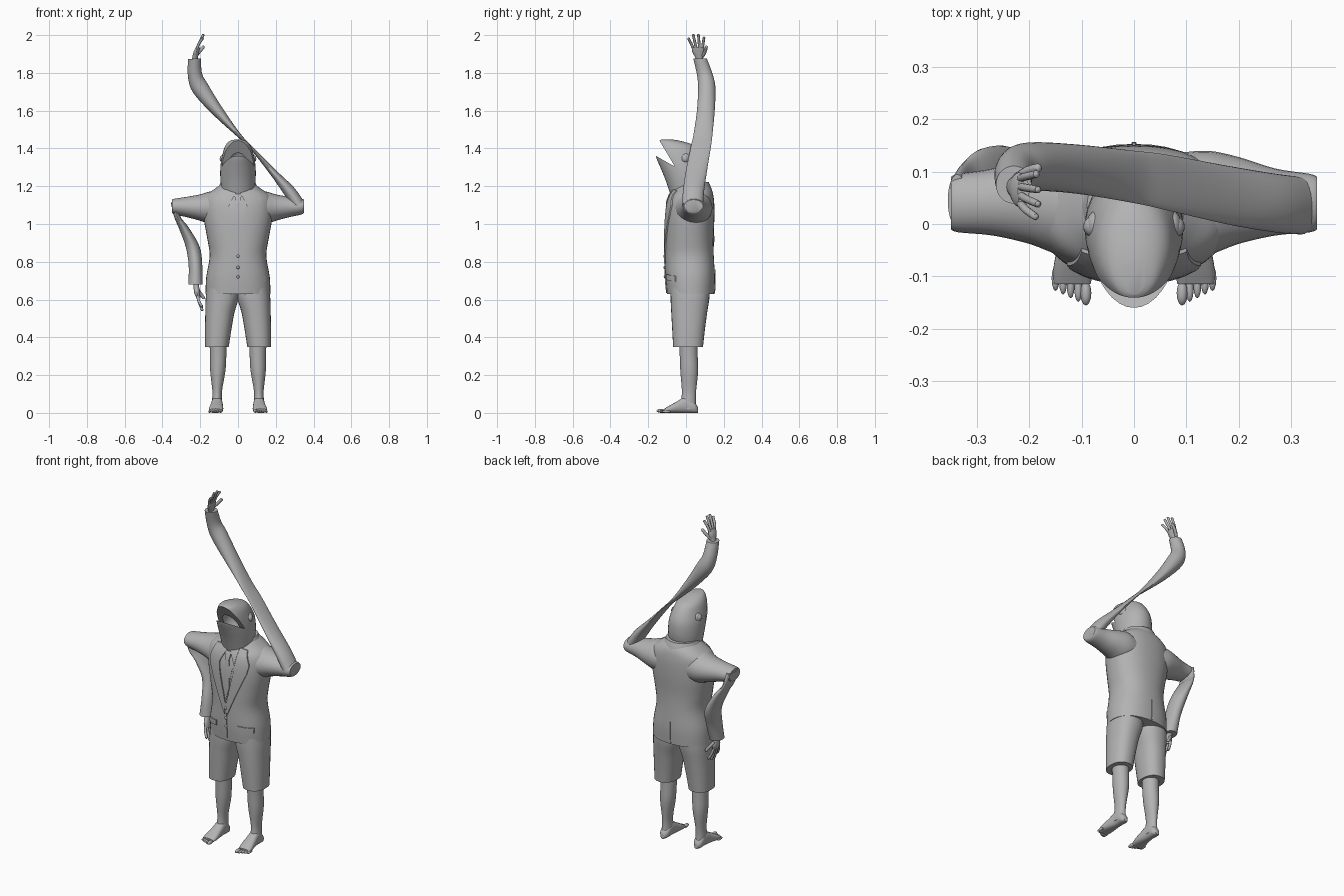
import bpy, bmesh, math
from mathutils import Vector as V
from mathutils.bvhtree import BVHTree

cube = bpy.data.objects.get("Cube")
if cube:
    bpy.data.objects.remove(cube, do_unlink=True)

grey = bpy.data.materials.new("matte grey")
grey.use_nodes = True
grey.diffuse_color = (0.45, 0.45, 0.45, 1)
bsdf = grey.node_tree.nodes["Principled BSDF"]
bsdf.inputs["Base Color"].default_value = grey.diffuse_color
bsdf.inputs["Roughness"].default_value = 0.8


def finish(name, bm, angle=40):
    bmesh.ops.recalc_face_normals(bm, faces=bm.faces)
    me = bpy.data.meshes.new(name)
    bm.to_mesh(me)
    bm.free()
    me.materials.append(grey)
    for p in me.polygons:
        p.use_smooth = True
    me.set_sharp_from_angle(angle=math.radians(angle))
    ob = bpy.data.objects.new(name, me)
    bpy.context.collection.objects.link(ob)
    return ob


def spline(rings, steps):
    """Catmull-Rom through rings of (centre, half axis, half axis)."""
    out = []
    for i in range(len(rings) - 1):
        a, b = rings[max(i - 1, 0)], rings[i]
        c, d = rings[i + 1], rings[min(i + 2, len(rings) - 1)]
        for k in range(steps):
            t = k / steps
            out.append([q + (r - p) * t / 2 + (p * 2 - q * 5 + r * 4 - s) * t * t / 2
                        + (q * 3 - p - r * 3 + s) * t ** 3 / 2
                        for p, q, r, s in zip(a, b, c, d)])
    return out + [rings[-1]]


def loft(name, rings, n=28, power=2, steps=4):
    bm = bmesh.new()
    loops = []
    for c, u, v in spline([[V(x) for x in r] for r in rings], steps):
        loop = []
        for k in range(n):
            a = math.tau * k / n
            e = [math.copysign(abs(f) ** (2 / power), f) for f in (math.cos(a), math.sin(a))]
            loop.append(bm.verts.new(c + u * e[0] + v * e[1]))
        loops.append(loop)
    for p, q in zip(loops, loops[1:]):
        for k in range(n):
            m = (k + 1) % n
            bm.faces.new((p[k], p[m], q[m], q[k]))
    bm.faces.new(loops[0])
    bm.faces.new(loops[-1])
    return finish(name, bm)


def level(x, z, front, back, half):
    """Horizontal ring spanning front to back."""
    return (x, (front + back) / 2, z), (half, 0, 0), (0, (back - front) / 2, 0)


def ball(name, c, r, n=20):
    bm = bmesh.new()
    bmesh.ops.create_uvsphere(bm, u_segments=n, v_segments=n // 2, radius=1)
    for v in bm.verts:
        v.co = V(c) + V(a * b for a, b in zip(v.co, r))
    return finish(name, bm)


def tube(name, pts, radius):
    d = (pts[-1] - pts[0]).normalized()
    u = d.orthogonal().normalized()
    w = d.cross(u)
    scale = [1, 1, 0.95, 0.8, 0.3]
    path = pts + [pts[-1] + d * radius * 0.6, pts[-1] + d * radius]
    return loft(name, [(p, u * radius * s, w * radius * s) for p, s in zip(path, scale)], 10, steps=2)


def hand(side, wrist, along, spread, curl):
    wrist, along, spread, curl = V(wrist), V(along).normalized(), V(spread), V(curl)
    at = lambda a, s, c=0: wrist + along * a + spread * s + curl * c
    loft(side + "_palm", [(at(-0.03, 0), spread * 0.02, curl * 0.015),
                          (at(0.01, 0), spread * 0.02, curl * 0.015),
                          (at(0.045, 0), spread * 0.033, curl * 0.015),
                          (at(0.07, 0, 0.004), spread * 0.03, curl * 0.011)], 16)
    for i, reach in enumerate((0.12, 0.135, 0.135, 0.115)):
        s = i - 1.5
        tube(f"{side}_finger_{i + 1}", [at(0.06, s * 0.016), at(0.09, s * 0.021, 0.004),
                                        at(reach, s * 0.027, 0.016)], 0.0075)
    tube(side + "_thumb", [at(0.02, -0.018), at(0.045, -0.035, 0.015), at(0.07, -0.045, 0.03)], 0.009)


# Jacket body
jacket = loft("jacket", [level(0, *r) for r in (
    (0.63, -0.10, 0.15, 0.172), (0.72, -0.108, 0.153, 0.168), (0.83, -0.11, 0.147, 0.15),
    (0.92, -0.11, 0.145, 0.162), (1.02, -0.108, 0.15, 0.18), (1.1, -0.1, 0.15, 0.185),
    (1.15, -0.085, 0.145, 0.172), (1.185, -0.065, 0.135, 0.125), (1.21, -0.05, 0.115, 0.09))],
    40, 2.3)
probe = bmesh.new()
probe.from_mesh(jacket.data)
surface = BVHTree.FromBMesh(probe)


def plate(name, outline, lift=0.004, facing=-1):
    """Thin panel laid onto the front or back of the jacket."""
    bm = bmesh.new()
    bm.faces.new([bm.verts.new((x, 0, z)) for x, z in outline])
    bmesh.ops.triangulate(bm, faces=bm.faces)
    bmesh.ops.subdivide_edges(bm, edges=bm.edges, cuts=4, use_grid_fill=True)
    for v in bm.verts:
        hit = surface.ray_cast(V((v.co.x, facing, v.co.z)), V((0, -facing, 0)))[0]
        if hit:
            v.co.y = hit.y + facing * lift
    top = bm.faces[:]
    ext = bmesh.ops.extrude_face_region(bm, geom=top, use_keep_orig=True)
    for v in ext["geom"]:
        if isinstance(v, bmesh.types.BMVert):
            v.co.y -= facing * (lift + 0.003)
    return finish(name, bm, 30)


# Shirt, tie, lapels and pockets
plate("shirt_front", [(-0.055, 1.185), (0.055, 1.185), (0, 0.86)], 0.002)
plate("tie", [(-0.012, 1.12), (0.012, 1.12), (0.022, 0.96), (0, 0.88), (-0.022, 0.96)], 0.005)
plate("tie_knot", [(-0.02, 1.16), (0.02, 1.16), (0.012, 1.11), (-0.012, 1.11)], 0.009)
plate("front_overlap", [(-0.004, 0.86), (0.004, 0.86), (0.004, 0.65), (-0.012, 0.635)], 0.005)
plate("back_vent", [(-0.005, 0.635), (0.005, 0.635), (0.003, 0.76), (-0.003, 0.76)], 0.004, 1)
for s, side in ((1, "left"), (-1, "right")):
    def panel(name, pts, lift):
        plate(f"{side}_{name}", [(s * x, z) for x, z in pts], lift)
    panel("lapel", [(0.055, 1.185), (0.1, 1.175), (0.128, 1.1), (0.118, 1.05),
                    (0.008, 0.79), (0.004, 0.86), (0.045, 1.05)], 0.007)
    panel("shirt_collar", [(0.012, 1.165), (0.06, 1.19), (0.05, 1.09)], 0.009)
    panel("pocket_flap", [(0.07, 0.735), (0.145, 0.725), (0.145, 0.695), (0.07, 0.705)], 0.006)
for i, z in enumerate((0.83, 0.77, 0.72)):
    hit = surface.ray_cast(V((0, -1, z)), V((0, 1, 0)))[0]
    ball(f"button_{i + 1}", hit - V((0, 0.005, 0)), (0.008, 0.005, 0.008), 12)
probe.free()
loft("jacket_collar", [level(0, *r) for r in (
    (1.17, -0.07, 0.14, 0.11), (1.2, -0.065, 0.13, 0.1), (1.222, -0.05, 0.12, 0.09))])

# Shorts, legs and feet
for s, side in ((1, "left"), (-1, "right")):
    loft(side + "_shorts_leg", [level(s * x, z, f, b, h) for x, z, f, b, h in (
        (0.085, 0.72, -0.08, 0.125, 0.07), (0.083, 0.62, -0.082, 0.125, 0.087),
        (0.096, 0.53, -0.078, 0.112, 0.077), (0.105, 0.44, -0.073, 0.1, 0.07),
        (0.112, 0.35, -0.068, 0.09, 0.063))], 28, 2.3)
    loft(side + "_leg", [level(s * x, z, f, b, h) for x, z, f, b, h in (
        (0.106, 0.4, -0.038, 0.06, 0.046), (0.105, 0.3, -0.033, 0.062, 0.043),
        (0.107, 0.22, -0.03, 0.064, 0.04), (0.11, 0.12, -0.022, 0.054, 0.026),
        (0.111, 0.07, -0.025, 0.052, 0.026), (0.111, 0.02, -0.03, 0.055, 0.028))], 24)
    loft(side + "_foot", [((s * x, y, h / 2), (w, 0, 0), (0, 0, h / 2)) for x, y, w, h in (
        (0.111, 0.063, 0.012, 0.03), (0.111, 0.045, 0.026, 0.055), (0.111, 0.0, 0.029, 0.085),
        (0.113, -0.045, 0.034, 0.062), (0.116, -0.085, 0.038, 0.04),
        (0.118, -0.115, 0.035, 0.022))], 24, 2.4)
    for i in range(5):
        size = 0.0105 if i == 0 else 0.0075
        ball(f"{side}_toe_{i + 1}", (s * (0.092 + 0.0145 * i), -0.132 + 0.007 * i, size),
             (size, 0.024, size), 12)

# Upper sleeves
for s, side in ((1, "left"), (-1, "right")):
    loft(side + "_upper_sleeve", [((s * x, y, z), (0, hy, 0), (0, 0, hz)) for x, y, z, hy, hz in (
        (0.08, 0.035, 1.08, 0.1, 0.085), (0.14, 0.04, 1.085, 0.1, 0.088),
        (0.2, 0.045, 1.087, 0.083, 0.07), (0.27, 0.042, 1.09, 0.064, 0.054),
        (0.335, 0.04, 1.092, 0.056, 0.042), (0.35, 0.04, 1.095, 0.05, 0.034))])

# Lowered right sleeve and hand
loft("right_forearm_sleeve", [level(x, z, y - hy, y + hy, hx) for x, y, z, hx, hy in (
    (-0.338, 0.045, 1.115, 0.018, 0.05), (-0.322, 0.06, 1.04, 0.017, 0.06),
    (-0.287, 0.08, 0.98, 0.027, 0.065), (-0.24, 0.085, 0.88, 0.037, 0.062),
    (-0.225, 0.055, 0.78, 0.036, 0.056), (-0.225, 0.03, 0.68, 0.038, 0.046))])
hand("right", (-0.222, 0.03, 0.68), (0.12, -0.1, -1), (0, -1, 0), (1, 0, 0))

# Raised left sleeve, pinched flat where it crosses over the head
path = [(0.32, 0.035, 1.10, 0.055, 0.035), (0.27, 0.04, 1.175, 0.056, 0.032),
        (0.18, 0.055, 1.28, 0.056, 0.018), (0.06, 0.08, 1.415, 0.053, 0.008),
        (0.0, 0.09, 1.475, 0.05, 0.012), (-0.11, 0.105, 1.6, 0.047, 0.031),
        (-0.2, 0.11, 1.72, 0.046, 0.045), (-0.228, 0.1, 1.79, 0.042, 0.038),
        (-0.23, 0.075, 1.875, 0.036, 0.034)]
rings = []
for i, (x, y, z, hy, thin) in enumerate(path):
    a, b = path[max(i - 1, 0)], path[min(i + 1, len(path) - 1)]
    d = V((b[0] - a[0], 0, b[2] - a[2])).normalized()
    rings.append(((x, y, z), (0, hy, 0), V((d.z, 0, -d.x)) * thin))
loft("left_forearm_sleeve", rings)
hand("left", (-0.23, 0.072, 1.868), (0.22, -0.15, 1), (0, -1, 0), (1, 0, 0))

# Head, lofted up the neck to the snout
head = loft("head", [((0, (f + b) / 2, (zf + zb) / 2), (w, 0, 0), (0, (b - f) / 2, (zb - zf) / 2))
                     for f, zf, b, zb, w in (
    (-0.075, 1.13, 0.08, 1.13, 0.083), (-0.097, 1.2, 0.095, 1.2, 0.09),
    (-0.115, 1.25, 0.105, 1.26, 0.094), (-0.136, 1.3, 0.1, 1.33, 0.092),
    (-0.16, 1.36, 0.072, 1.385, 0.081), (-0.154, 1.405, 0.035, 1.42, 0.068),
    (-0.145, 1.436, -0.03, 1.44, 0.046), (-0.135, 1.446, -0.07, 1.447, 0.02))], 36)

# Open mouth: a wedge between the jaws and a hollow throat
bm = bmesh.new()
side_pts = [(-0.058, 1.303), (-0.16, 1.361), (-0.26, 1.4), (-0.2, 1.52), (-0.141, 1.442)]
base = bm.faces.new([bm.verts.new((-0.2, y, z)) for y, z in side_pts])
ext = bmesh.ops.extrude_face_region(bm, geom=[base])
bmesh.ops.translate(bm, vec=(0.4, 0, 0), verts=[g for g in ext["geom"] if isinstance(g, bmesh.types.BMVert)])
cutters = [finish("mouth_cutter", bm), ball("throat_cutter", (0, -0.066, 1.315), (0.05, 0.056, 0.08), 28)]
bpy.context.view_layer.objects.active = head
for c in cutters:
    c.hide_render = True
    mod = head.modifiers.new(c.name, "BOOLEAN")
    mod.operation, mod.solver, mod.object = "DIFFERENCE", "EXACT", c
    bpy.ops.object.modifier_apply(modifier=mod.name)
    bpy.data.objects.remove(c, do_unlink=True)
head.data.set_sharp_from_angle(angle=math.radians(35))

# Eyes with raised rims
for s, side in ((1, "left"), (-1, "right")):
    ball(side + "_eye", (s * 0.078, -0.005, 1.345), (0.019, 0.02, 0.021))
    ball(side + "_eye_rim", (s * 0.073, -0.003, 1.345), (0.018, 0.028, 0.028))
